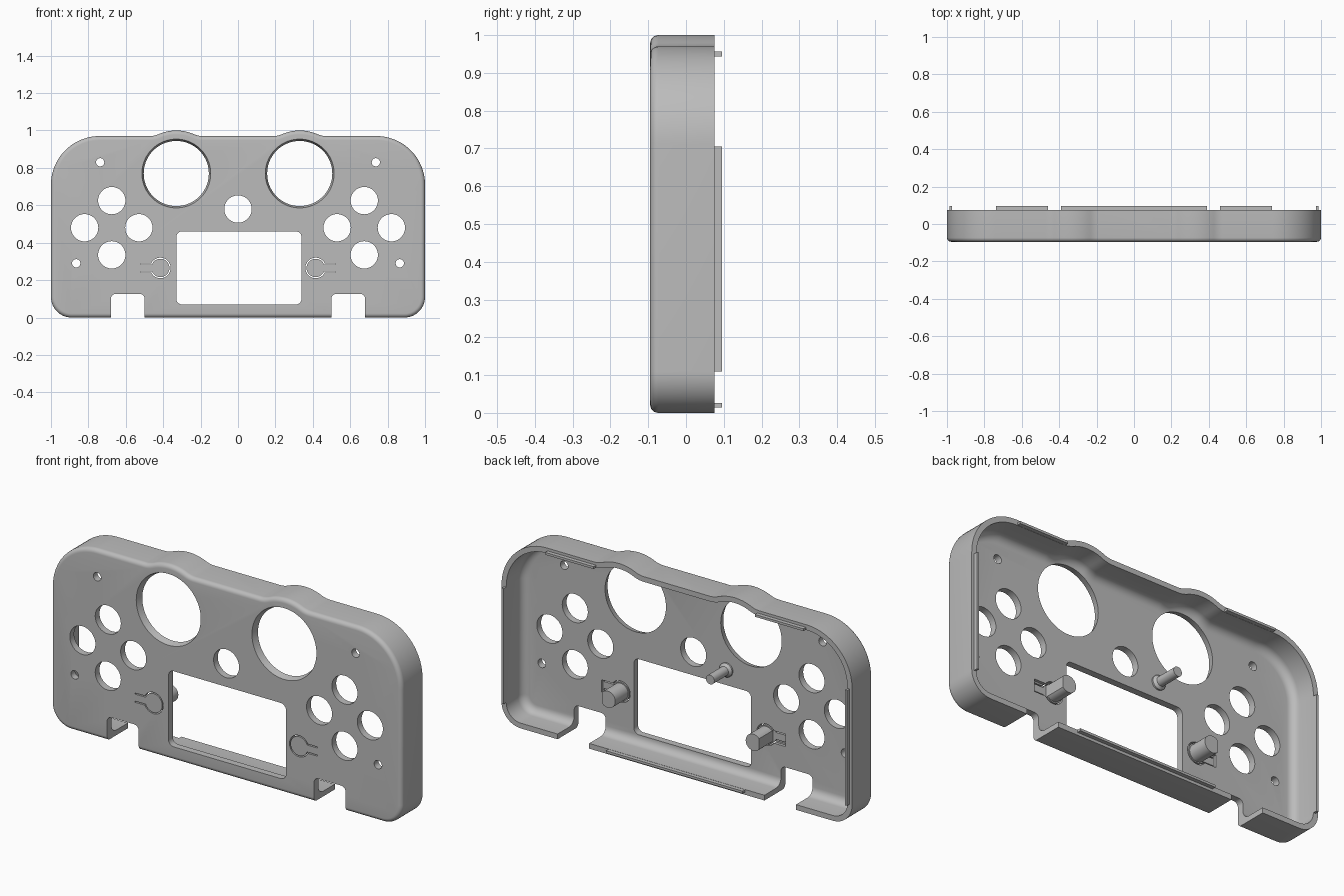
import bpy, bmesh, math

if "Cube" in bpy.data.objects:
    bpy.data.objects.remove(bpy.data.objects["Cube"], do_unlink=True)

grey = bpy.data.materials.new("light_grey_plastic")
grey.use_nodes = True
COLOUR = (0.5, 0.5, 0.5, 1)
grey.diffuse_color = COLOUR
grey.node_tree.nodes["Principled BSDF"].inputs["Base Color"].default_value = COLOUR

FRONT, PLATE, BACK, LIP = -0.095, -0.06, 0.075, 0.095
WALL = 0.027


def arc(cx, cz, r, a0, a1, n=16):
    angles = [math.radians(a0 + (a1 - a0) * i / n) for i in range(n + 1)]
    return [(cx + r * math.cos(a), cz + r * math.sin(a)) for a in angles]


def circle(cx, cz, r, n=48):
    return arc(cx, cz, r, 0, 360, n)[:-1]


def rounded_rect(x0, x1, z0, z1, r):
    return (arc(x1 - r, z0 + r, r, -90, 0, 6) + arc(x1 - r, z1 - r, r, 0, 90, 6)
            + arc(x0 + r, z1 - r, r, 90, 180, 6) + arc(x0 + r, z0 + r, r, 180, 270, 6))


def inset(points, d):
    """Move an anticlockwise outline inwards by d, keeping mitred corners."""
    out = []
    for i, (x, z) in enumerate(points):
        px, pz = points[i - 1]
        nx, nz = points[(i + 1) % len(points)]
        a, b = math.hypot(x - px, z - pz), math.hypot(nx - x, nz - z)
        n1 = (-(z - pz) / a, (x - px) / a)
        n2 = (-(nz - z) / b, (nx - x) / b)
        k = d / (1 + n1[0] * n2[0] + n1[1] * n2[1])
        out.append((x + (n1[0] + n2[0]) * k, z + (n1[1] + n2[1]) * k))
    return out


def loft(name, rings):
    """Skin a list of (outline, y) rings and cap both ends."""
    bm = bmesh.new()
    loops = [[bm.verts.new((x, y, z)) for x, z in pts] for pts, y in rings]
    for a, b in zip(loops, loops[1:]):
        for i in range(len(a)):
            bm.faces.new((a[i - 1], a[i], b[i], b[i - 1]))
    bm.faces.new(loops[0])
    bm.faces.new(loops[-1])
    bmesh.ops.recalc_face_normals(bm, faces=bm.faces)
    mesh = bpy.data.meshes.new(name)
    bm.to_mesh(mesh)
    bm.free()
    mesh.materials.append(grey)
    obj = bpy.data.objects.new(name, mesh)
    bpy.context.collection.objects.link(obj)
    return obj


def prism(name, points, y0, y1):
    return loft(name, [(points, y0), (points, y1)])


def box(name, x0, x1, z0, z1, y0, y1):
    return prism(name, [(x0, z0), (x1, z0), (x1, z1), (x0, z1)], y0, y1)


def select(obj):
    bpy.ops.object.select_all(action='DESELECT')
    obj.select_set(True)
    bpy.context.view_layer.objects.active = obj


def cut(target, cutter):
    cutter.hide_render = True
    mod = target.modifiers.new("cut", 'BOOLEAN')
    mod.operation, mod.solver, mod.object = 'DIFFERENCE', 'EXACT', cutter
    select(target)
    bpy.ops.object.modifier_apply(modifier=mod.name)
    bpy.data.objects.remove(cutter, do_unlink=True)


# Outline: rounded corners, with two humps blended into the top edge
hx, hz, hr, blend, top = 0.33, 0.765, 0.235, 0.12, 0.97
rise = top + blend - hz
reach = math.sqrt((hr + blend) ** 2 - rise ** 2)
tilt = math.degrees(math.atan2(reach, rise))
half = (arc(0.89, 0.11, 0.11, -90, 0) + arc(0.74, 0.71, 0.26, 0, 90, 20)
        + arc(hx + reach, top + blend, blend, -90, -90 - tilt, 6)
        + arc(hx, hz, hr, 90 - tilt, 90 + tilt, 12)[1:-1]
        + arc(hx - reach, top + blend, blend, -90 + tilt, -90, 6))
outline = half + [(-x, z) for x, z in reversed(half)]

# Hollow shell, open at the back, with a filleted front edge inside and out
ri, ro = 0.04, 0.022
steps = [math.radians(90 * i / 6) for i in range(7)]
section = [(WALL + ri * (1 - math.sin(a)), PLATE + ri * (1 - math.cos(a))) for a in steps]
section += [(WALL, BACK), (0, BACK)]
section += [(ro * (1 - math.cos(a)), FRONT + ro * (1 - math.sin(a))) for a in steps]
shell = loft("shell", [(inset(outline, d), y) for d, y in section])

# Screen window and centre button hole
cut(shell, prism("cutter", rounded_rect(-0.33, 0.34, 0.07, 0.46, 0.03), -0.2, 0.2))
cut(shell, prism("cutter", circle(0, 0.58, 0.073), -0.2, 0.2))
# Cable notch in the back of the top wall
notch = [(0.07, 0.1), (0.07, BACK)] + arc(0.03, BACK, 0.04, 0, -90, 8)[1:]
notch += [(-x, y) for x, y in reversed(notch)]
cable = prism("cutter", notch, -1.1, -0.85)
for v in cable.data.vertices:
    v.co = (v.co.x, v.co.z, -v.co.y)
cable.data.flip_normals()
cut(shell, cable)

for s in (-1, 1):
    # Large round openings, slightly tapered
    cut(shell, loft("cutter", [(circle(s * 0.33, 0.77, r, 72), y) for r, y in
                               ((0.184, -0.12), (0.184, FRONT), (0.174, PLATE), (0.174, 0.05))]))
    # Button clusters and small screw holes
    for dx, dz in ((0.145, 0), (-0.145, 0), (0, 0.145), (0, -0.145)):
        cut(shell, prism("cutter", circle(s * 0.675 + dx, 0.48 + dz, 0.073), -0.2, 0.2))
    for x, z in ((0.737, 0.83), (0.865, 0.29)):
        cut(shell, prism("cutter", circle(s * x, z, 0.022, 24), -0.2, 0.2))
    # Bottom notches, through plate and wall
    x0, x1 = sorted((s * 0.5, s * 0.68))
    cut(shell, prism("cutter", rounded_rect(x0, x1, -0.1, 0.126, 0.025), -0.2, 0.2))
    # Keyhole slit that frees each flexible push tab
    bx, bz = 0.415, 0.265
    slit = []
    for r, w in ((0.055, 0.024), (0.049, 0.018)):
        a = math.degrees(math.asin(w / r))
        path = [(0.52, bz + w)] + arc(bx, bz, r, a, 360 - a, 32) + [(0.52, bz - w)]
        slit += path if not slit else path[::-1]
    slit = [(s * x, z) for x, z in slit]
    cut(shell, prism("cutter", slit, -0.2, 0.0))
    # Thinned hinge behind the tab
    x0, x1 = sorted((s * 0.445, s * 0.525))
    cut(shell, box("cutter", x0, x1, bz - 0.032, bz + 0.032, PLATE - 0.015, 0.0))

select(shell)
bpy.ops.object.shade_smooth_by_angle(angle=math.radians(30))

# Push tab plungers and side and top locating lips
parts = []
for s, side in ((-1, "right"), (1, "left")):
    plunger = arc(s * 0.415, 0.265, 0.043, -140, 140, 28)
    if s > 0:
        plunger = [(2 * 0.415 - x, z) for x, z in plunger]
    parts.append(prism(side + "_plunger", plunger, PLATE - 0.005, 0.045))
    x0, x1 = sorted((s * 0.974, s * 0.986))
    box(side + "_side_lip", x0, x1, 0.11, 0.705, BACK - 0.01, LIP)
    x0, x1 = sorted((s * 0.46, s * 0.737))
    box(side + "_top_lip", x0, x1, 0.944, 0.956, BACK - 0.01, LIP)
box("bottom_lip", -0.39, 0.39, 0.014, 0.026, BACK - 0.01, LIP)

# Single support post with a flared foot
parts.append(loft("support_post", [(circle(-0.19, 0.54, r, 32), y) for r, y in
                                   ((0.036, PLATE - 0.005), (0.036, PLATE + 0.008),
                                    (0.024, PLATE + 0.02), (0.024, BACK))]))
for obj in parts:
    select(obj)
    bpy.ops.object.shade_smooth_by_angle(angle=math.radians(30))
